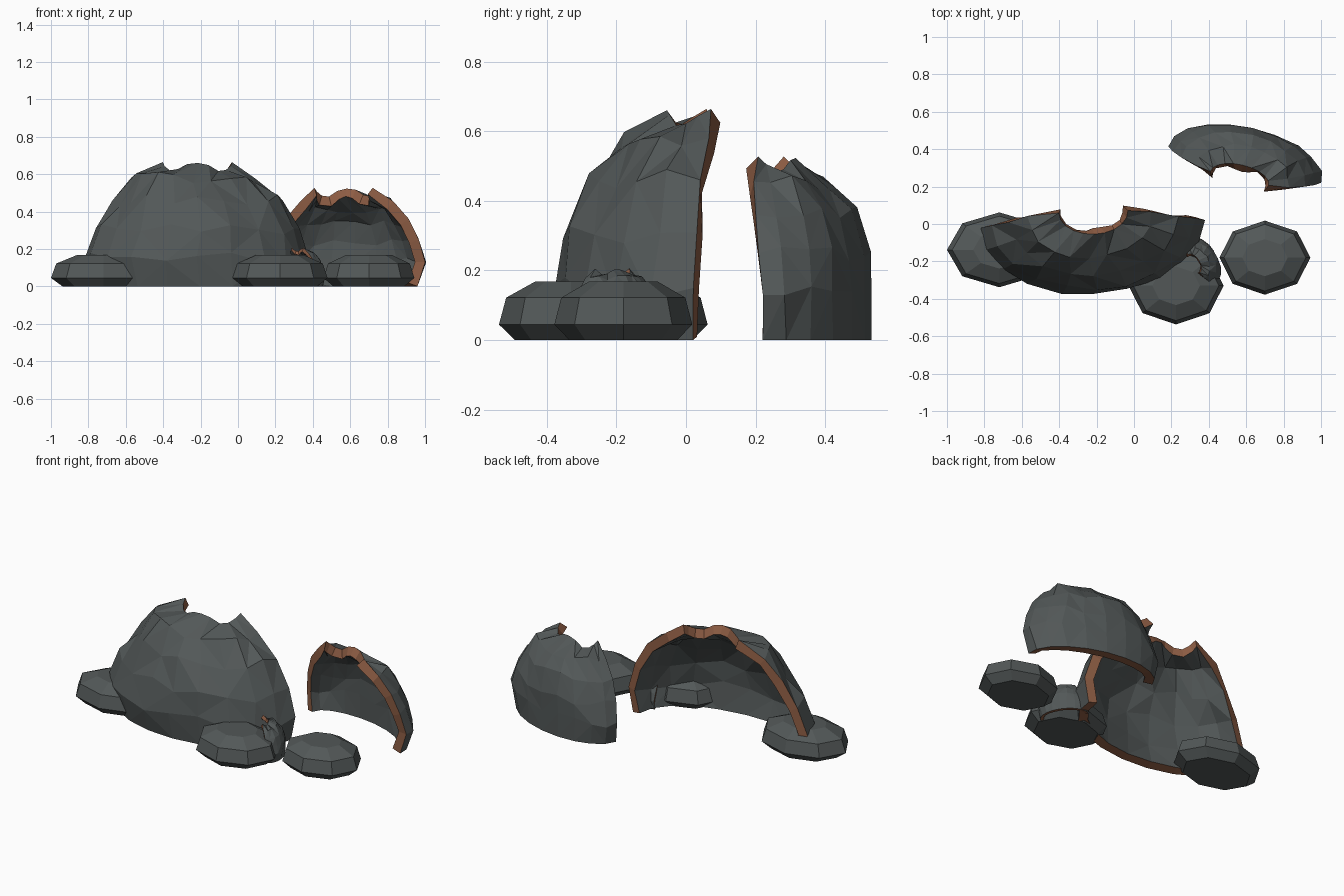
import bpy, bmesh, math, random
from mathutils import Matrix

if "Cube" in bpy.data.objects:
    bpy.data.objects.remove(bpy.data.objects["Cube"])

random.seed(11)


def material(name, rgb):
    m = bpy.data.materials.new(name)
    m.diffuse_color = (*rgb, 1)
    m.use_nodes = True
    m.node_tree.nodes["Principled BSDF"].inputs["Base Color"].default_value = m.diffuse_color
    return m


STONE = material("dark grey stone", (0.085, 0.097, 0.097))
CLAY = material("brown broken edge", (0.27, 0.11, 0.058))


def finish(name, bm, matrix, mats):
    bm.transform(matrix)
    mesh = bpy.data.meshes.new(name)
    bm.to_mesh(mesh)
    bm.free()
    for m in mats:
        mesh.materials.append(m)
    obj = bpy.data.objects.new(name, mesh)
    bpy.context.collection.objects.link(obj)
    return obj


def shell(name, levels, matrix, thickness, seg=10, jitter=0.016):
    """Half dome open towards +y; each level is (z, left x, right x, rim y, front y)."""
    bm = bmesh.new()
    rows = []
    last = len(levels) - 1
    for k, (z, xl, xr, yr, yf) in enumerate(levels):
        row = []
        for i in range(seg + 1):
            t = math.pi * i / seg
            x = (xl + xr) / 2 - (xr - xl) / 2 * math.cos(t)
            y = yr - (yr - yf) * math.sin(t)
            dz = 0
            if k == last:                      # jagged broken top
                dz = (0.012, -0.01, -0.032, -0.025, 0.002, 0.008, -0.004,
                      -0.035, -0.03, -0.008, 0.012)[i]
            elif 0 < i < seg and k > 0:        # rough stone surface
                x += random.uniform(-jitter, jitter)
                y += random.uniform(-jitter, jitter) * 0.6
                dz = random.uniform(-2, 2) * jitter
            row.append(bm.verts.new((x, y, z + dz)))
        rows.append(row)
    for a, b in zip(rows, rows[1:]):
        for i in range(seg):
            p, q, r, s = a[i], a[i + 1], b[i + 1], b[i]
            if random.random() < 0.5:
                bm.faces.new((p, q, r))
                bm.faces.new((p, r, s))
            else:
                bm.faces.new((p, q, s))
                bm.faces.new((q, r, s))
    obj = finish(name, bm, matrix, (STONE, CLAY))
    mod = obj.modifiers.new("wall", 'SOLIDIFY')
    mod.thickness = thickness
    mod.offset = -1
    mod.material_offset_rim = 1
    return obj


def rock(name, x, y, rx, ry):
    """Flat eight-sided boulder from stacked rings."""
    bm = bmesh.new()
    rings = []
    for z, s in ((0, 0.78), (0.045, 1), (0.122, 0.9), (0.168, 0.5)):
        rings.append([bm.verts.new((rx * s * math.cos(math.tau * i / 8),
                                    ry * s * math.sin(math.tau * i / 8), z))
                      for i in range(8)])
    for a, b in zip(rings, rings[1:]):
        for i in range(8):
            j = (i + 1) % 8
            bm.faces.new((a[i], a[j], b[j], b[i]))
    bm.faces.new(rings[0][::-1])
    bm.faces.new(rings[-1])
    return finish(name, bm, Matrix.Translation((x, y, 0)), (STONE,))


def place(x, y, degrees, scale=(1, 1, 1)):
    return (Matrix.Translation((x, y, 0)) @ Matrix.Rotation(math.radians(degrees), 4, 'Z')
            @ Matrix.Diagonal((*scale, 1)))


# large broken shell
LARGE = [(0, -0.56, 0.57, 0.0, -0.35), (0.15, -0.6, 0.6, 0.0, -0.38),
         (0.31, -0.54, 0.55, 0.012, -0.35), (0.46, -0.45, 0.46, 0.025, -0.27),
         (0.58, -0.35, 0.31, 0.055, -0.18), (0.652, -0.18, 0.19, 0.065, -0.055)]
shell("large_shell", LARGE, place(-0.22, 0, 2), 0.055)

# smaller shell behind, opening towards the front
SMALL = [(0, -0.39, 0.39, 0, -0.21), (0.13, -0.43, 0.41, -0.01, -0.215),
         (0.25, -0.4, 0.38, 0.01, -0.21), (0.36, -0.35, 0.33, 0.03, -0.175),
         (0.455, -0.27, 0.24, 0.055, -0.11), (0.515, -0.16, 0.16, 0.068, -0.005)]
shell("small_shell", SMALL, place(0.58, 0.31, 166.7), 0.055, jitter=0.012)

# tiny fragment leaning between the middle rock and the large shell
shell("shell_fragment", SMALL, place(0.345, -0.195, 123, (0.36, 0.45, 0.39)), 0.02, jitter=0.012)

# flat rocks
rock("left_rock", -0.72, -0.138, 0.28, 0.2)
rock("middle_rock", 0.225, -0.33, 0.254, 0.207)
rock("right_rock", 0.7, -0.18, 0.243, 0.198)
